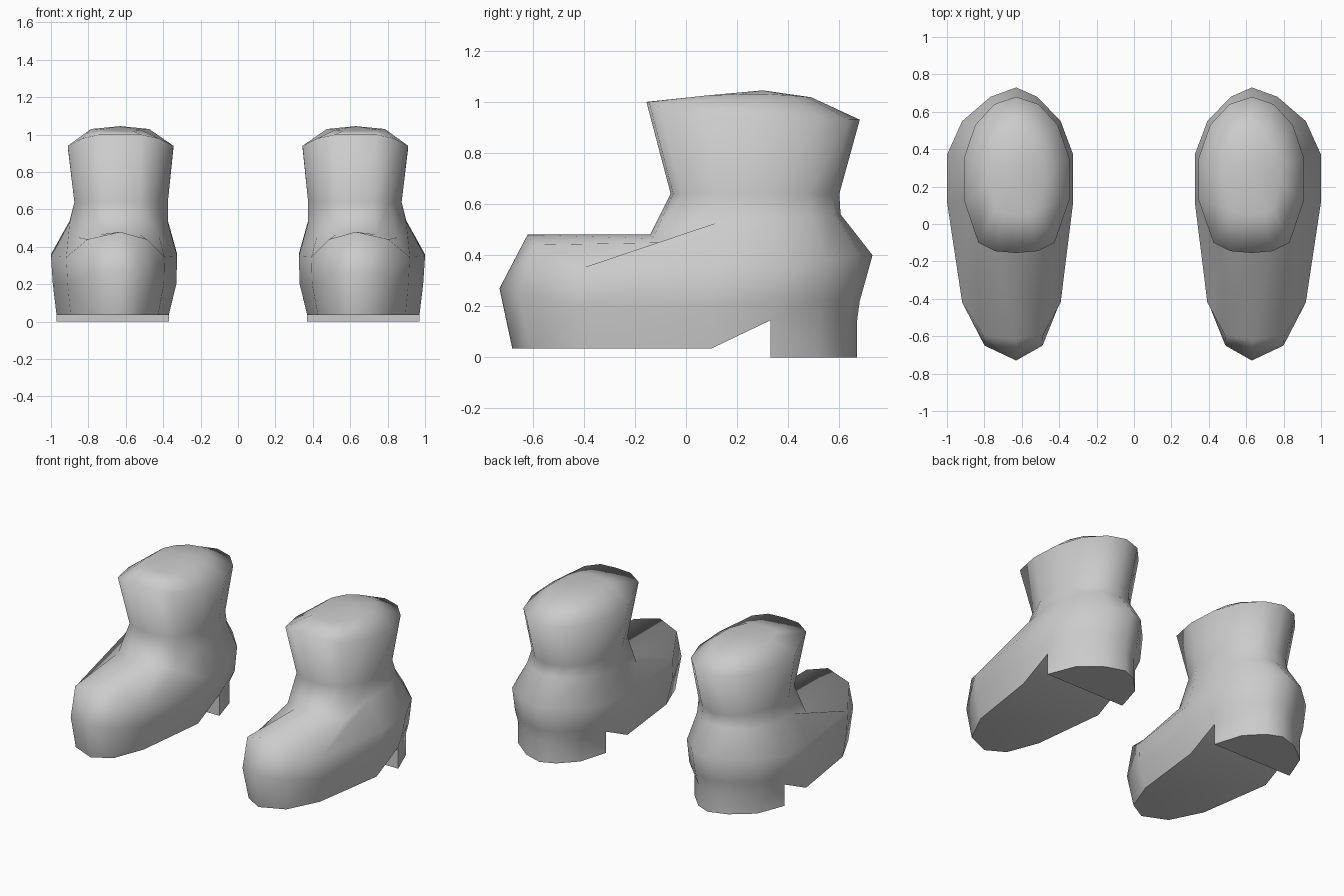
import bpy, bmesh

cube = bpy.data.objects.get("Cube")
if cube:
    bpy.data.objects.remove(cube, do_unlink=True)

mat = bpy.data.materials.new("light grey")
mat.use_nodes = True
GREY = (0.6, 0.6, 0.6, 1)
mat.diffuse_color = GREY
mat.node_tree.nodes["Principled BSDF"].inputs["Base Color"].default_value = GREY

CENTRE = 0.63      # distance of each boot from the middle
HALF = 8           # points from front centre to back centre

# Each ring: outer width, inner width, then width share, y and z from front to back
FOOT_W = [0, .47, .78, 1, 1, .78, .37, 0]
SHAFT_W = [0, .4, .72, 1, 1, .78, .42, 0]
RINGS = [
    # sole edge, rising into the arch in front of the heel
    (.34, .26, FOOT_W, [-.68, -.61, -.40, .10, .33, .52, .63, .67],
     [.035, .035, .035, .035, .145, .145, .145, .145]),
    # toe and side bulge
    (.36, .30, FOOT_W, [-.73, -.65, -.42, .10, .34, .53, .64, .68],
     [.27, .25, .20, .20, .22, .22, .22, .22]),
    # top of the toe and the widest part of the heel
    (.37, .305, FOOT_W, [-.62, -.595, -.42, .12, .37, .55, .68, .73],
     [.48, .44, .345, .35, .36, .38, .40, .40]),
    # instep crease
    (.27, .255, [0, .42, .82, 1, 1, .8, .42, 0],
     [-.14, -.13, -.07, .13, .33, .49, .58, .605],
     [.48, .465, .45, .53, .54, .55, .56, .56]),
    # narrow ankle
    (.245, .255, SHAFT_W, [-.06, -.05, -.01, .15, .33, .48, .57, .60],
     [.64] * HALF),
    # top rim
    (.28, .285, SHAFT_W, [-.155, -.145, -.10, .13, .35, .53, .64, .68],
     [1.0, 1.0, .98, .94, .93, .93, .93, .93]),
    # domed lid
    (.155, .155, SHAFT_W, [.05, .055, .08, .21, .32, .41, .47, .49],
     [1.02, 1.022, 1.025, 1.03, 1.03, 1.025, 1.02, 1.018]),
]


def loop_points(outer, inner, share, ys, zs):
    """Closed ring: up the outer side to the back, down the inner side."""
    out = [(outer * w, y, z) for w, y, z in zip(share, ys, zs)]
    inn = [(-inner * w, y, z) for w, y, z in zip(share, ys, zs)]
    return out + inn[-2:0:-1]


def make_boot(name, side):
    bm = bmesh.new()
    loops = [[bm.verts.new((side * (CENTRE + x), y, z)) for x, y, z in loop_points(*r)]
             for r in RINGS]
    n = len(loops[0])

    # upper: stacked rings
    for a, b in zip(loops, loops[1:]):
        for i in range(n):
            j = (i + 1) % n
            bm.faces.new((a[i], a[j], b[j], b[i]))
    peak = bm.verts.new((side * CENTRE, .30, 1.045))
    for i in range(n):
        bm.faces.new((loops[-1][i], loops[-1][(i + 1) % n], peak))

    # flat front sole and sloping arch
    s = loops[0]
    bm.faces.new(s[:4] + s[11:])
    bm.faces.new((s[3], s[4], s[10], s[11]))

    # heel block below the back of the sole
    top = s[4:11]
    low = [bm.verts.new((v.co.x, v.co.y, 0)) for v in top]
    m = len(top)
    for i in range(m):
        j = (i + 1) % m
        bm.faces.new((top[i], top[j], low[j], low[i]))
    bm.faces.new(low)

    bmesh.ops.recalc_face_normals(bm, faces=bm.faces[:])
    for f in bm.faces:
        f.smooth = True
    # crisp edges around the sole and heel
    sharp_verts = set(s) | set(low)
    for e in bm.edges:
        if (set(e.verts) <= sharp_verts and len(e.link_faces) == 2
                and e.calc_face_angle() > 1.2):
            e.smooth = False

    mesh = bpy.data.meshes.new(name)
    bm.to_mesh(mesh)
    bm.free()
    mesh.materials.append(mat)
    obj = bpy.data.objects.new(name, mesh)
    bpy.context.collection.objects.link(obj)


make_boot("left_boot", 1)
make_boot("right_boot", -1)
